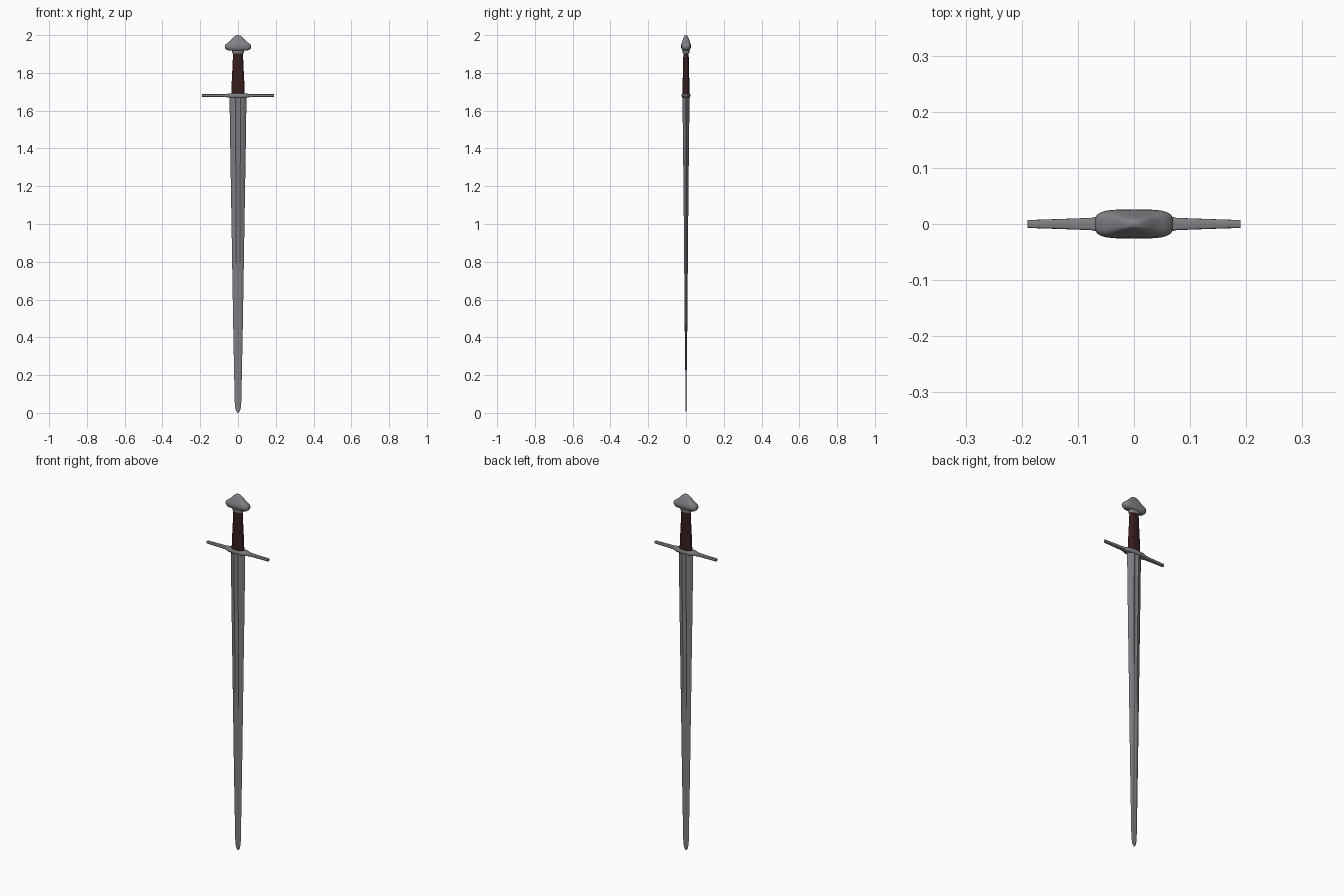
import bpy, bmesh, math

if "Cube" in bpy.data.objects:
    bpy.data.objects.remove(bpy.data.objects["Cube"])


def material(name, rgb):
    m = bpy.data.materials.new(name)
    m.diffuse_color = (*rgb, 1)
    m.use_nodes = True
    m.node_tree.nodes["Principled BSDF"].inputs["Base Color"].default_value = m.diffuse_color
    return m


steel = material("blade steel", (0.21, 0.215, 0.23))
iron = material("hilt steel", (0.22, 0.225, 0.24))
leather = material("dark red leather", (0.038, 0.012, 0.012))


def loft(name, rings, mat, angle=40):
    """Skin a list of equal-length point rings and cap both ends."""
    bm = bmesh.new()
    vs = [[bm.verts.new(p) for p in r] for r in rings]
    n = len(vs[0])
    for a, b in zip(vs, vs[1:]):
        for i in range(n):
            j = (i + 1) % n
            bm.faces.new((a[i], a[j], b[j], b[i]))
    bm.faces.new(vs[0])
    bm.faces.new(vs[-1])
    bmesh.ops.recalc_face_normals(bm, faces=bm.faces)
    me = bpy.data.meshes.new(name)
    bm.to_mesh(me)
    bm.free()
    me.materials.append(mat)
    ob = bpy.data.objects.new(name, me)
    bpy.context.collection.objects.link(ob)
    bpy.ops.object.select_all(action='DESELECT')
    ob.select_set(True)
    bpy.context.view_layer.objects.active = ob
    bpy.ops.object.shade_smooth_by_angle(angle=math.radians(angle))
    return ob


def oval(a, b, power, n=32):
    """Superellipse outline."""
    out = []
    for i in range(n):
        t = 2 * math.pi * i / n
        c, s = math.cos(t), math.sin(t)
        out.append((a * math.copysign(abs(c) ** (2 / power), c),
                    b * math.copysign(abs(s) ** (2 / power), s)))
    return out


def stack(name, sections, mat, power, angle=40):
    return loft(name, [[(x, y, z) for x, y in oval(a, b, power)]
                       for z, a, b in sections], mat, angle)


# Blade: lens section with a shallow central fuller
half = [(1, 0), (0.8, 0.42), (0.55, 0.8), (0.3, 1), (0.2, 0.8), (0, 0.72)]
upper = half + [(-x, y) for x, y in half[-2::-1]]
section = upper + [(x, -y) for x, y in upper[-2:0:-1]]
blade = [(0.0, 0.003, 0.001), (0.012, 0.011, 0.0015), (0.035, 0.016, 0.002),
         (0.06, 0.0175, 0.0025), (0.23, 0.021, 0.004), (0.46, 0.0255, 0.007),
         (0.95, 0.0335, 0.011), (1.4, 0.041, 0.0155), (1.675, 0.045, 0.019)]
loft("blade", [[(x * w, y * t, z) for x, y in section] for z, w, t in blade], steel)

# Crossguard: tapering bar, swollen at the centre
arm = [(0.19, 0.007, 0.007), (0.13, 0.009, 0.007), (0.075, 0.011, 0.0075),
       (0.06, 0.015, 0.009), (0.045, 0.021, 0.011), (0.0, 0.023, 0.012)]
bar = [(-x, a, b) for x, a, b in arm] + [(x, a, b) for x, a, b in arm[-2::-1]]
loft("crossguard", [[(x, y, 1.68 + z) for y, z in oval(a, b, 5, 16)]
                    for x, a, b in bar], iron)

# Grip: tapered oval handle
stack("grip", [(1.68, 0.036, 0.019), (1.76, 0.033, 0.0175),
               (1.84, 0.029, 0.0155), (1.91, 0.026, 0.014)], leather, 2.5)

# Pommel: collar and rounded triangular cap
stack("pommel_collar", [(1.902, 0.028, 0.016), (1.907, 0.031, 0.018),
                        (1.918, 0.031, 0.018), (1.924, 0.029, 0.017)], iron, 2.5)
stack("pommel", [(1.918, 0.045, 0.015), (1.922, 0.06, 0.021), (1.931, 0.068, 0.025),
                 (1.942, 0.070, 0.026), (1.951, 0.066, 0.025), (1.96, 0.054, 0.022),
                 (1.971, 0.040, 0.018), (1.983, 0.029, 0.014), (1.992, 0.020, 0.010),
                 (1.998, 0.010, 0.006), (2.0, 0.003, 0.002)], iron, 3.6, 60)
